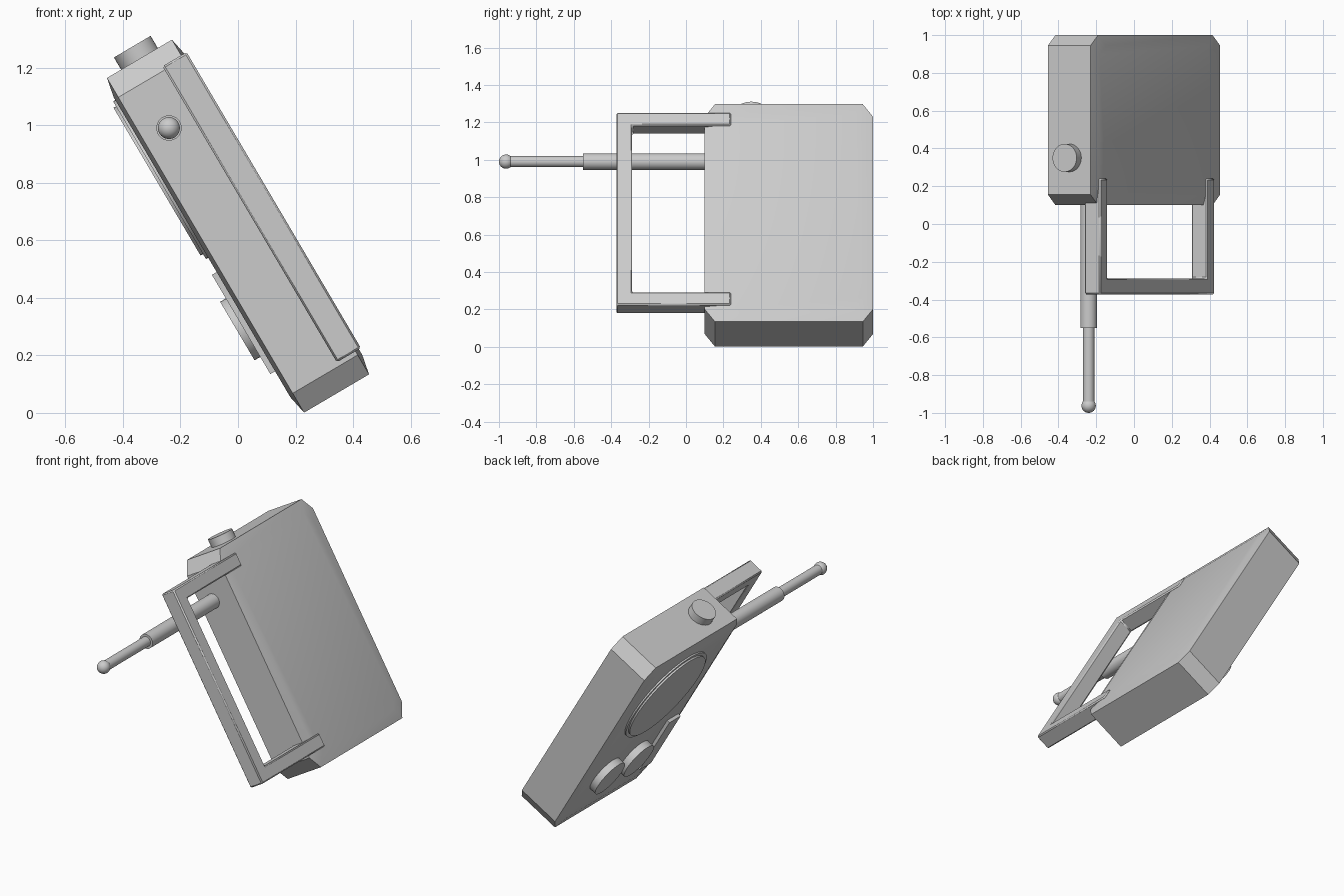
import bpy, bmesh, math
from mathutils import Matrix, Vector

if "Cube" in bpy.data.objects:
    bpy.data.objects.remove(bpy.data.objects["Cube"])

TILT = math.radians(30.5)
C, S = math.cos(TILT), math.sin(TILT)
# Local frame: x = thickness, y = depth, z = long axis of the leaning case
FRAME = Matrix(((C, 0, -S, 0), (0, 1, 0, 0), (S, 0, C, 0.649), (0, 0, 0, 1)))


def finish(name, bm, matrix=FRAME, bevel=0, angle=30):
    bmesh.ops.recalc_face_normals(bm, faces=bm.faces)
    mesh = bpy.data.meshes.new(name)
    bm.to_mesh(mesh)
    bm.free()
    ob = bpy.data.objects.new(name, mesh)
    bpy.context.collection.objects.link(ob)
    ob.matrix_world = matrix
    bpy.ops.object.select_all(action='DESELECT')
    bpy.context.view_layer.objects.active = ob
    ob.select_set(True)
    bpy.ops.object.shade_smooth_by_angle(angle=math.radians(angle))
    if bevel:
        mod = ob.modifiers.new("bevel", 'BEVEL')
        mod.width = bevel
        mod.segments = 1
    return ob


def loft(name, rings, **kw):
    """Skin a stack of equal-length point rings and cap both ends."""
    bm = bmesh.new()
    loops = [[bm.verts.new(p) for p in ring] for ring in rings]
    n = len(loops[0])
    for a, b in zip(loops, loops[1:]):
        for i in range(n):
            j = (i + 1) % n
            bm.faces.new((a[i], a[j], b[j], b[i]))
    bm.faces.new(loops[0])
    bm.faces.new(loops[-1])
    return finish(name, bm, **kw)


def lathe(name, centre, axis, profile, segs=40, **kw):
    """Stack circles of (distance, radius) along an axis from centre."""
    rot = Vector(axis).to_track_quat('Z', 'Y')
    rings = []
    for d, r in profile:
        ts = [2 * math.pi * i / segs for i in range(segs)]
        rings.append([Vector(centre) + rot @ Vector((r * math.cos(t), r * math.sin(t), d)) for t in ts])
    return loft(name, rings, **kw)


# Case: cut-corner slab with shallow raised faces on both sides
def octagon(x, hy, hz, cy, cz):
    q = [(hy, hz - cz), (hy - cy, hz), (cy - hy, hz), (-hy, hz - cz),
         (-hy, cz - hz), (cy - hy, -hz), (hy - cy, -hz), (hy, cz - hz)]
    return [(x, 0.55 + y, z) for y, z in q]


outer = (0.45, 0.675, 0.055, 0.078)
inner = (0.395, 0.605, 0.048, 0.07)
loft("case", [octagon(-0.145, *inner), octagon(-0.131, *outer),
              octagon(0.131, *outer), octagon(0.145, *inner)])

# Carrying handle: U-shaped frame whose arms sink into the case
u_shape = [(0.24, 0.612), (-0.372, 0.612), (-0.372, -0.582), (0.24, -0.582),
           (0.24, -0.502), (-0.288, -0.502), (-0.288, 0.532), (0.24, 0.532)]
loft("carry_handle", [[(x, y, z) for y, z in u_shape] for x in (0.056, 0.153)], bevel=0.007)

# Speaker: low rim with a disc on top
lathe("speaker_rim", (-0.13, 0.58, 0.276), (-1, 0, 0), [(0, 0.318), (0.024, 0.318)], segs=64)
lathe("speaker_disc", (-0.13, 0.58, 0.276), (-1, 0, 0), [(0, 0.298), (0.034, 0.298)], segs=64)

# Two control knobs and the tuning strip beside them
for i, y in enumerate((0.74, 0.46)):
    lathe(f"control_knob_{i + 1}", (-0.13, y, -0.313), (-1, 0, 0), [(0, 0.118), (0.057, 0.118)])
strip = [(0.18, -0.1), (0.29, -0.1), (0.29, -0.5), (0.18, -0.5)]
loft("tuning_strip", [[(x, y, z) for y, z in strip] for x in (-0.13, -0.164)])

# Top button
lathe("top_button", (0, 0.35, 0.66), (0, 0, 1), [(0, 0.074), (0.064, 0.074)])

# Telescopic antenna pointing straight forward, in world space
base = (-0.24, 0.15, 0.99)
world = Matrix.Identity(4)
lathe("antenna_outer_tube", base, (0, -1, 0), [(0, 0.044), (0.7, 0.044)], segs=32, matrix=world)
lathe("antenna_inner_tube", base, (0, -1, 0), [(0.6, 0.03), (1.11, 0.03)], segs=32, matrix=world)
bm = bmesh.new()
bmesh.ops.create_uvsphere(bm, u_segments=32, v_segments=16, radius=0.038)
finish("antenna_tip", bm, matrix=Matrix.Translation((-0.24, -0.962, 0.99)))
